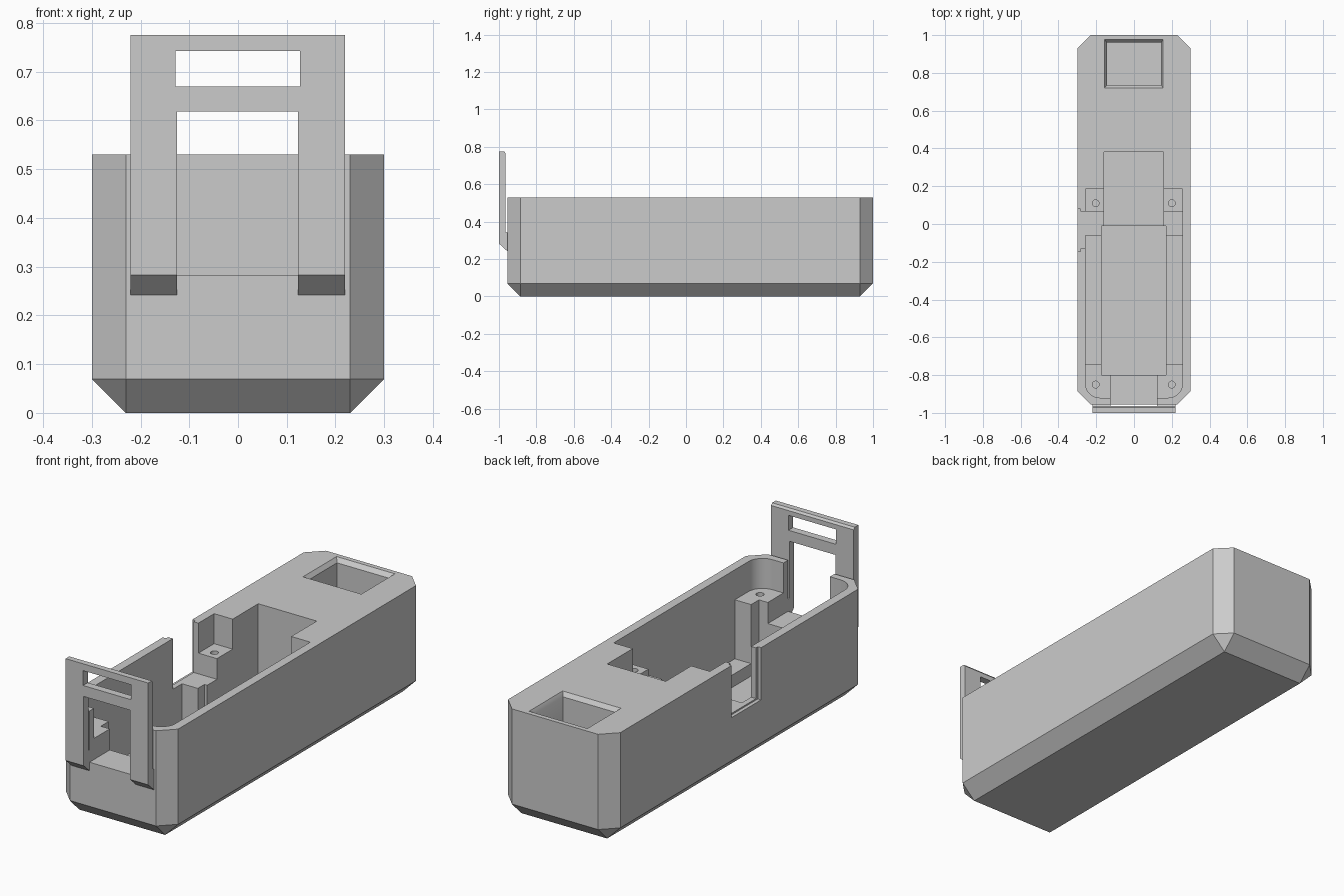
import bpy, bmesh, math
from mathutils import Vector

if "Cube" in bpy.data.objects:
    bpy.data.objects.remove(bpy.data.objects["Cube"])

grey = bpy.data.materials.new("light grey plastic")
grey.diffuse_color = (0.6, 0.6, 0.6, 1)
grey.use_nodes = True
grey.node_tree.nodes["Principled BSDF"].inputs["Base Color"].default_value = grey.diffuse_color
TOP = 0.53


def make(name, bm):
    bmesh.ops.recalc_face_normals(bm, faces=bm.faces[:])
    me = bpy.data.meshes.new(name)
    bm.to_mesh(me)
    bm.free()
    me.materials.append(grey)
    ob = bpy.data.objects.new(name, me)
    bpy.context.collection.objects.link(ob)
    return ob


def hull(name, points):
    bm = bmesh.new()
    for p in points:
        bm.verts.new(p)
    bmesh.ops.convex_hull(bm, input=bm.verts[:])
    bmesh.ops.dissolve_limit(bm, angle_limit=0.01, verts=bm.verts[:], edges=bm.edges[:])
    return make(name, bm)


def prism(name, outline, depth):
    """Extrude a closed outline of 3D points along a vector."""
    bm = bmesh.new()
    face = bm.faces.new([bm.verts.new(p) for p in outline])
    out = bmesh.ops.extrude_face_region(bm, geom=[face])
    bmesh.ops.translate(bm, vec=Vector(depth),
                        verts=[g for g in out["geom"] if isinstance(g, bmesh.types.BMVert)])
    return make(name, bm)


def box(x0, x1, y0, y1, z0, z1=0.6):
    return prism("cutter", [(x0, y0, z0), (x1, y0, z0), (x1, y1, z0), (x0, y1, z0)],
                 (0, 0, z1 - z0))


def cut(ob, cutters):
    for c in cutters:
        c.hide_render = True
        m = ob.modifiers.new("cut", "BOOLEAN")
        m.operation, m.solver, m.object = "DIFFERENCE", "EXACT", c
    bpy.context.view_layer.update()
    ev = ob.evaluated_get(bpy.context.evaluated_depsgraph_get())
    me = bpy.data.meshes.new_from_object(ev)
    ob.modifiers.clear()
    ob.data = me
    for c in cutters:
        bpy.data.objects.remove(c, do_unlink=True)


def smooth(ob):
    bpy.ops.object.select_all(action="DESELECT")
    ob.select_set(True)
    bpy.context.view_layer.objects.active = ob
    bpy.ops.object.shade_smooth_by_angle(angle=math.radians(30))


# Case: block with chamfered upright and bottom edges
X, Y0, Y1, C = 0.30, -0.955, 1.0, 0.07
pts = []
for s in (-1, 1):
    for y, d in ((Y0, C), (Y1, -C)):
        pts.append((s * (X - C), y + d, 0))
        for z in (C, TOP):
            pts += [(s * X, y + d, z), (s * (X - C), y, z)]
case = hull("case", pts)

# Upper cavity with rounded front corners
R, W, YF = 0.075, 0.257, -0.92
arc = [(W - R + R * math.sin(a), YF + R - R * math.cos(a), 0.385)
       for a in (i * math.pi / 16 for i in range(9))]
outline = arc + [(W, 0.185, 0.385), (-W, 0.185, 0.385)] + [(-x, y, z) for x, y, z in reversed(arc)]
cutters = [
    prism("cutter", outline, (0, 0, 0.215)),
    box(-W, W, -0.10, 0.065, 0.285),             # lower shelf
    box(-W, W, -0.74, -0.06, 0.10),              # side troughs
    box(-0.173, 0.17, -0.80, -0.01, 0.04),       # long centre pocket
    box(-0.158, 0.155, -0.05, 0.38, 0.10),       # rear pocket
    box(-0.125, 0.123, -1.1, -0.78, 0.283),      # front opening
    box(-0.40, -0.20, -0.13, 0.065, 0.285),      # side notch
    box(-0.40, -0.283, -0.145, 0.08, 0.278),     # notch rebate
]
# Tapered socket in the rear deck
cutters.append(hull("cutter", [
    (x, y, z) for z, x0, x1, y0, y1 in ((0.51, -0.143, 0.143, 0.735, 0.96),
                                        (0.531, -0.158, 0.155, 0.72, 0.978))
    for x in (x0, x1) for y in (y0, y1)]))
cutters.append(box(-0.143, 0.143, 0.735, 0.96, 0.10))
# Screw holes in the four posts
for x in (-0.203, 0.2):
    for y in (-0.85, 0.11):
        ring = [(x + 0.018 * math.cos(i * math.pi / 10), y + 0.018 * math.sin(i * math.pi / 10), 0.25)
                for i in range(20)]
        cutters.append(prism("cutter", ring, (0, 0, 0.3)))
cut(case, cutters)
smooth(case)

# Upright front clip: side profile swept across, then two windows
side = [(-1, 0.283), (-0.953, 0.24), (-0.953, 0.34), (-0.964, 0.345),
        (-0.964, 0.765), (-0.972, 0.775), (-1, 0.775)]
clip = prism("front_clip", [(-0.221, y, z) for y, z in side], (0.441, 0, 0))
cut(clip, [box(-0.128, 0.127, -1.1, -0.9, 0.67, 0.742),
           box(-0.125, 0.123, -1.1, -0.9, 0.10, 0.618)])
